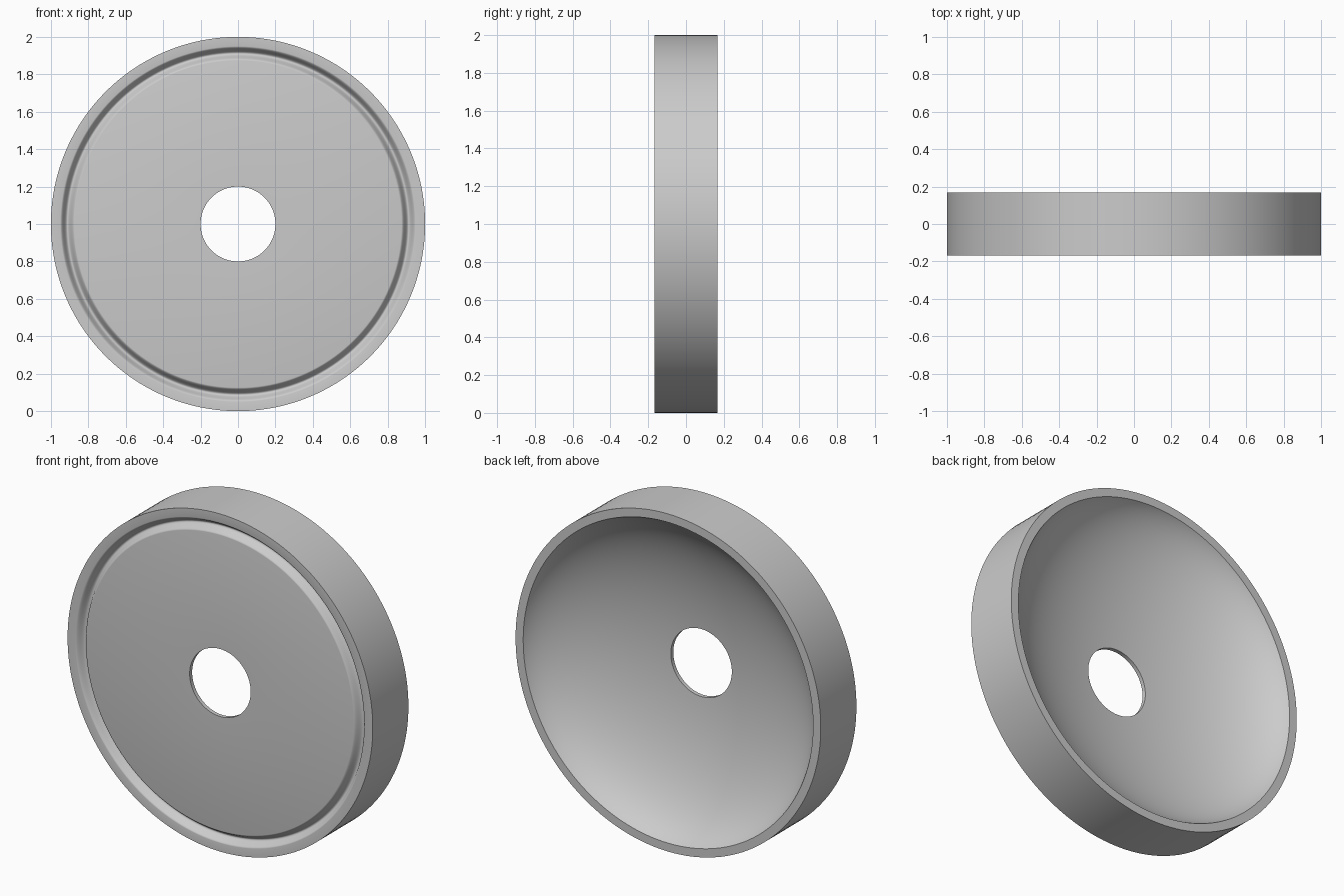
import bpy
import bmesh
from math import cos, pi, sqrt, radians
from mathutils import Matrix, Vector

cube = bpy.data.objects.get("Cube")
if cube:
    bpy.data.objects.remove(cube, do_unlink=True)

SEGMENTS = 160
HALF = 0.167                      # half the thickness
RIM, BOWL, HOLE = 1.0, 0.95, 0.2  # radii
GROOVE_IN, GROOVE_OUT, GROOVE_D = 0.874, 0.95, 0.04
BOWL_FLOOR = -0.152               # y of the hollow's deepest point
BOWL_A = 0.97                     # half width of the hollow's ellipse

grey = bpy.data.materials.new("light grey")
grey.use_nodes = True
colour = (0.6, 0.6, 0.6, 1)
grey.diffuse_color = colour
grey.node_tree.nodes["Principled BSDF"].inputs["Base Color"].default_value = colour

# Cross-section as (radius, y): flat front with a soft-lipped groove
profile = [(HOLE, -HALF)]
for i in range(25):
    t = i / 24
    profile.append((GROOVE_IN + (GROOVE_OUT - GROOVE_IN) * t,
                    -HALF + GROOVE_D * (1 - cos(2 * pi * t)) / 2))

# Outer wall and narrow back rim
profile += [(RIM, -HALF), (RIM, HALF)]


# Elliptical hollow from the back rim in to the hole
def sag(r):
    return 1 - sqrt(1 - (r / BOWL_A) ** 2)


for i in range(33):
    r = HOLE + (BOWL - HOLE) * cos(pi / 2 * i / 32)
    profile.append((r, BOWL_FLOOR + (HALF - BOWL_FLOOR) * sag(r) / sag(BOWL)))

# Revolve the closed section about the y axis
bm = bmesh.new()
verts = [bm.verts.new((r, y, 0)) for r, y in profile]
edges = [bm.edges.new((v, verts[(i + 1) % len(verts)])) for i, v in enumerate(verts)]
bmesh.ops.spin(bm, geom=verts + edges, cent=Vector(), axis=(0, 1, 0),
               angle=2 * pi, steps=SEGMENTS, use_merge=True)
bmesh.ops.remove_doubles(bm, verts=bm.verts, dist=0.0001)
bmesh.ops.recalc_face_normals(bm, faces=bm.faces)
bmesh.ops.transform(bm, matrix=Matrix.Translation((0, 0, RIM)), verts=bm.verts)

mesh = bpy.data.meshes.new("dished_disc")
bm.to_mesh(mesh)
bm.free()
mesh.materials.append(grey)
disc = bpy.data.objects.new("dished_disc", mesh)
bpy.context.collection.objects.link(disc)

# Smooth curves, crisp rims
bpy.ops.object.select_all(action="DESELECT")
disc.select_set(True)
bpy.context.view_layer.objects.active = disc
bpy.ops.object.shade_smooth_by_angle(angle=radians(30))
